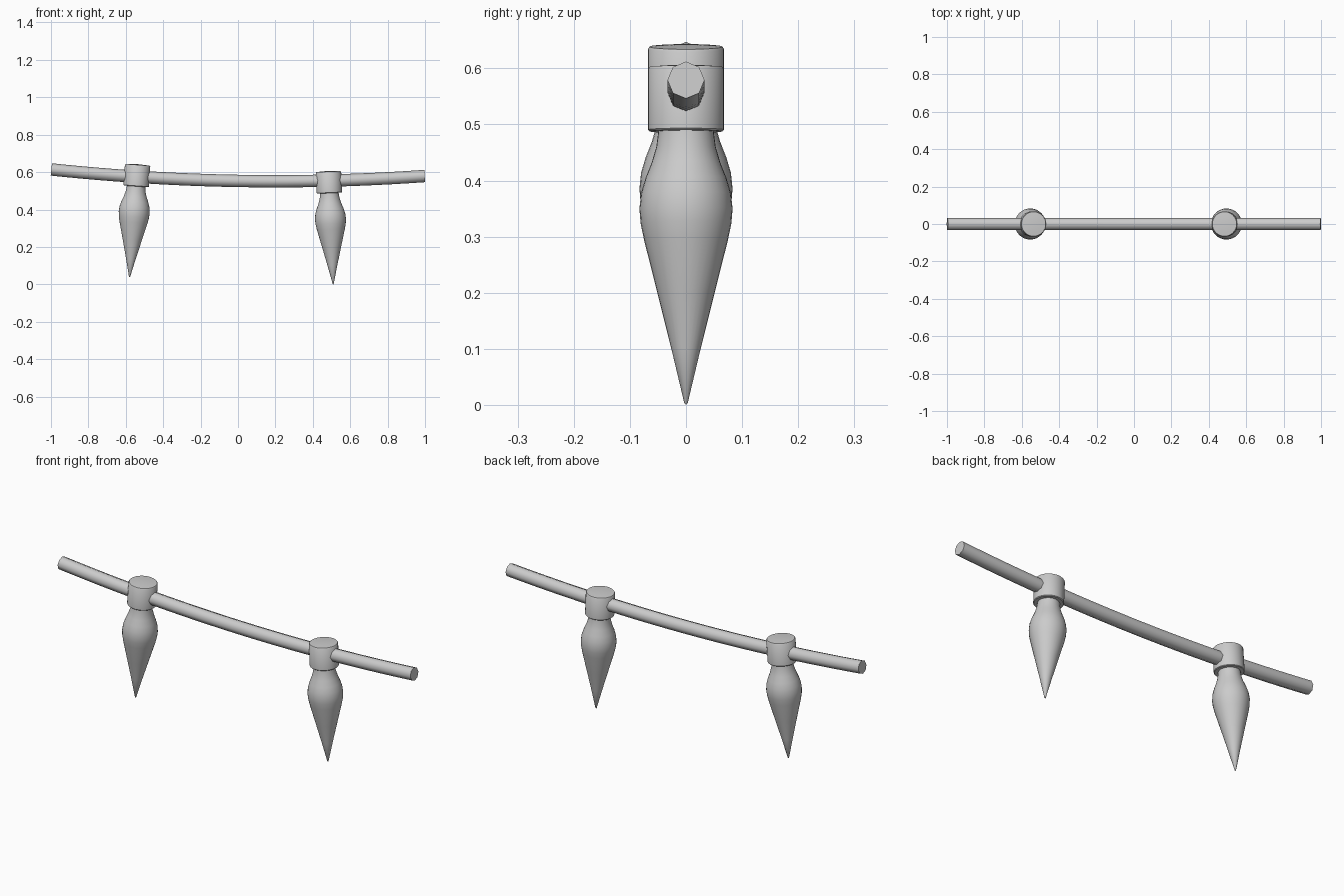
import bpy, bmesh, math
from mathutils import Matrix

if "Cube" in bpy.data.objects:
    bpy.data.objects.remove(bpy.data.objects["Cube"])


def finish(bm, name, angle):
    bmesh.ops.remove_doubles(bm, verts=bm.verts, dist=1e-5)
    bmesh.ops.recalc_face_normals(bm, faces=bm.faces)
    me = bpy.data.meshes.new(name)
    bm.to_mesh(me)
    bm.free()
    ob = bpy.data.objects.new(name, me)
    bpy.context.collection.objects.link(ob)
    bpy.ops.object.select_all(action='DESELECT')
    ob.select_set(True)
    bpy.context.view_layer.objects.active = ob
    bpy.ops.object.shade_smooth_by_angle(angle=math.radians(angle))
    return ob


def lathe(name, profile, matrix, segments=32):
    bm = bmesh.new()
    vs = [bm.verts.new((r, 0, z)) for r, z in profile]
    es = [bm.edges.new(pair) for pair in zip(vs, vs[1:])]
    bmesh.ops.spin(bm, geom=vs + es, cent=(0, 0, 0), axis=(0, 0, 1),
                   angle=math.tau, steps=segments)
    bm.transform(matrix)
    return finish(bm, name, 40)


# Sagging eight-sided wire
def sag(x):
    return 0.551 + 0.044 * (x - 0.2) ** 2


N, SIDES, R = 24, 8, 0.033
bm = bmesh.new()
rings = []
for i in range(N + 1):
    x = -0.998 + 1.996 * i / N
    tilt = math.atan(0.088 * (x - 0.2))
    ring = []
    for k in range(SIDES):
        a = math.tau * k / SIDES
        u, y = R * math.cos(a), R * math.sin(a)
        ring.append(bm.verts.new((x - u * math.sin(tilt), y,
                                  sag(x) + u * math.cos(tilt))))
    rings.append(ring)
for a, b in zip(rings, rings[1:]):
    for k in range(SIDES):
        j = (k + 1) % SIDES
        bm.faces.new((a[k], a[j], b[j], b[k]))
bm.faces.new(rings[0])
bm.faces.new(rings[-1])
finish(bm, "wire", 60)

# Profiles measured from the bulb tip upward
bulb = [(0, 0), (0.003, 0.003), (0.026, 0.1), (0.051, 0.2), (0.075, 0.295),
        (0.081, 0.325), (0.083, 0.35), (0.080, 0.378), (0.072, 0.405),
        (0.061, 0.433), (0.053, 0.46), (0.049, 0.49), (0.048, 0.51), (0, 0.51)]
socket = [(0, 0.488), (0.065, 0.488), (0.068, 0.491), (0.068, 0.599),
          (0.065, 0.603), (0.04, 0.605), (0, 0.607)]

# Two hanging lamps, each square to the wire
for side, x, z, lean in (("left", -0.58, 0.037, 0.072), ("right", 0.509, 0.0, -0.042)):
    m = Matrix.Translation((x, 0, z)) @ Matrix.Rotation(lean, 4, 'Y')
    lathe("bulb_" + side, bulb, m)
    lathe("socket_" + side, socket, m)
